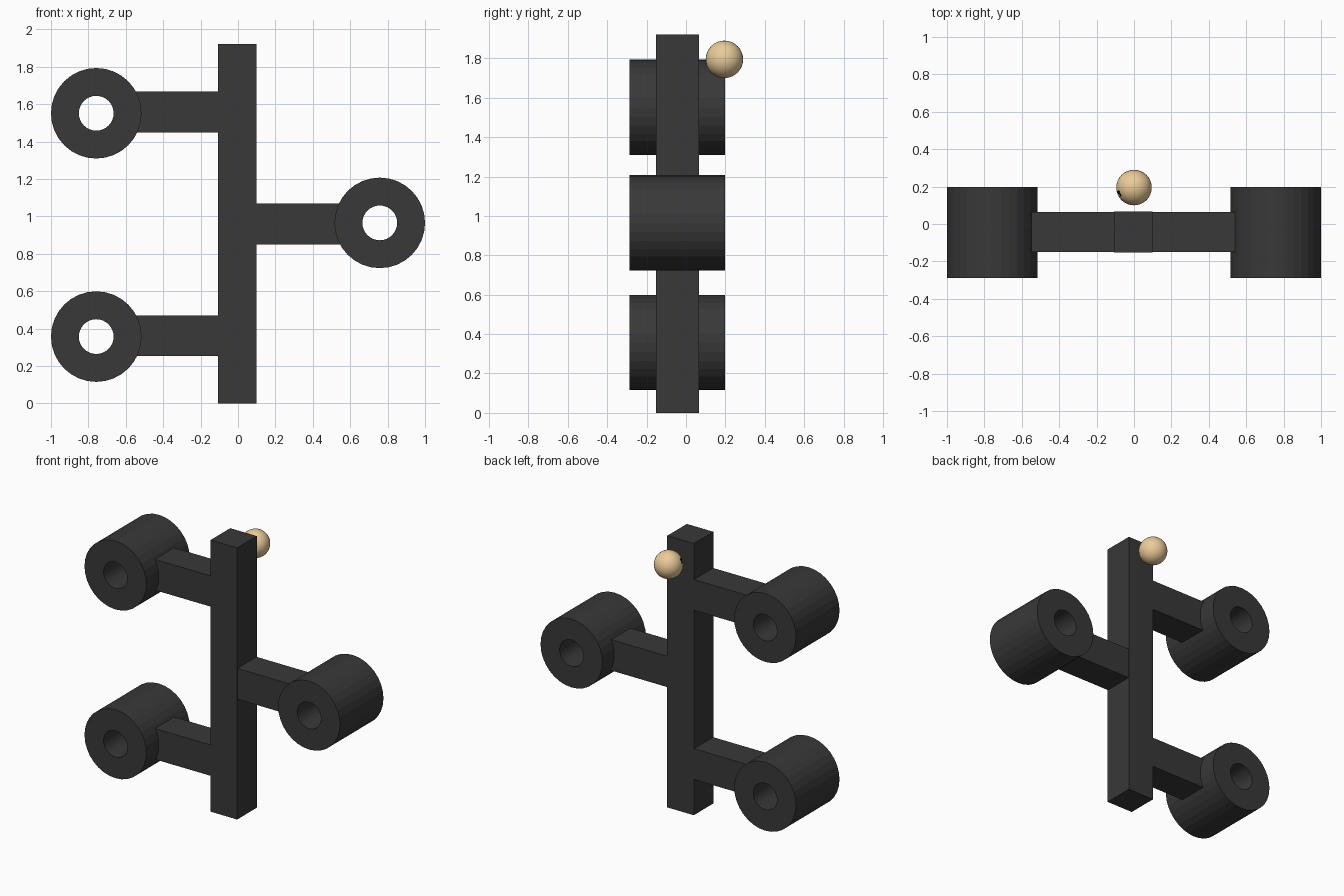
import bpy, bmesh, math
from mathutils import Vector

if "Cube" in bpy.data.objects:
    bpy.data.objects.remove(bpy.data.objects["Cube"])


def material(name, rgb):
    m = bpy.data.materials.new(name)
    m.diffuse_color = (*rgb, 1)
    m.use_nodes = True
    m.node_tree.nodes["Principled BSDF"].inputs["Base Color"].default_value = m.diffuse_color
    return m


dark = material("dark_grey", (0.04, 0.04, 0.04))
tan = material("tan", (0.83, 0.60, 0.32))
black = material("black", (0.005, 0.005, 0.005))


def finish(name, bm, *mats):
    bmesh.ops.recalc_face_normals(bm, faces=bm.faces)
    mesh = bpy.data.meshes.new(name)
    bm.to_mesh(mesh)
    bm.free()
    for m in mats:
        mesh.materials.append(m)
    ob = bpy.data.objects.new(name, mesh)
    bpy.context.collection.objects.link(ob)
    return ob


def box(name, lo, hi):
    bm = bmesh.new()
    bmesh.ops.create_cube(bm, size=1)
    lo, hi = Vector(lo), Vector(hi)
    for v in bm.verts:
        v.co = (lo + hi) / 2 + v.co * (hi - lo)
    return finish(name, bm, dark)


def tube(name, x, z, y0, y1, outer, inner, sides=32):
    bm = bmesh.new()
    profile = [(outer, y0), (outer, y1), (inner, y1), (inner, y0)]
    rings = []
    for i in range(sides):
        a = 2 * math.pi * i / sides
        rings.append([bm.verts.new((x + r * math.cos(a), y, z + r * math.sin(a)))
                      for r, y in profile])
    for i in range(sides):
        a, b = rings[i], rings[(i + 1) % sides]
        for k in range(4):
            n = (k + 1) % 4
            bm.faces.new((a[k], a[n], b[n], b[k]))
    return finish(name, bm, dark)


# Upright post
box("post", (-0.108, -0.152, 0), (0.10, 0.067, 1.922))

# Side arms, each ending in a hollow hub
for label, side, hub_z, arm_z in (("upper_left", -1, 1.551, 1.558),
                                  ("right", 1, 0.965, 0.959),
                                  ("lower_left", -1, 0.357, 0.361)):
    x0, x1 = sorted((side * 0.09, side * 0.60))
    box(label + "_arm", (x0, -0.149, arm_z - 0.109), (x1, 0.065, arm_z + 0.109))
    tube(label + "_hub", side * 0.758, hub_z, -0.288, 0.198, 0.242, 0.093)

# Ball behind the top of the post, with a small dark spot on one side
bm = bmesh.new()
bmesh.ops.create_uvsphere(bm, u_segments=32, v_segments=16, radius=0.095)
spot = Vector((-0.84, -0.32, 0.43)).normalized()
for f in bm.faces:
    f.smooth = True
    if f.calc_center_median().normalized().dot(spot) > 0.985:
        f.material_index = 1
bmesh.ops.translate(bm, verts=bm.verts, vec=(0, 0.195, 1.795))
finish("ball", bm, tan, black)
